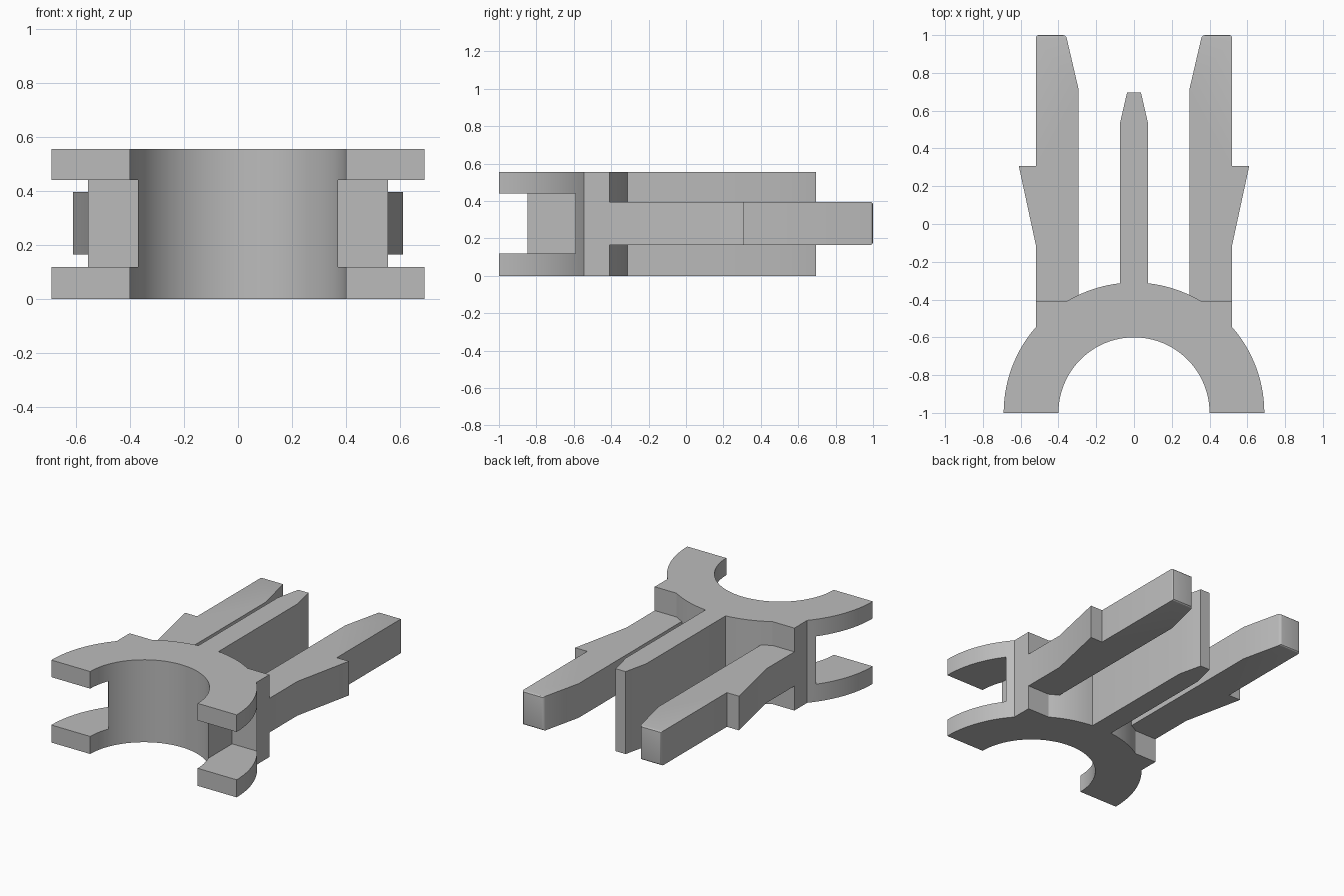
import bpy, bmesh, math

cube = bpy.data.objects.get("Cube")
if cube:
    bpy.data.objects.remove(cube, do_unlink=True)

grey = bpy.data.materials.new("plain grey")
grey.use_nodes = True
colour = (0.5, 0.5, 0.5, 1)
grey.diffuse_color = colour
grey.node_tree.nodes["Principled BSDF"].inputs["Base Color"].default_value = colour

HEIGHT = 0.555
CENTRE_Y = -1.0
INNER, OUTER = 0.4, 0.69


def extrude(name, outline, z0, z1, tip_y=None):
    """Solid from a flat outline; edges lying at tip_y are rounded."""
    bm = bmesh.new()
    face = bm.faces.new([bm.verts.new((x, y, z0)) for x, y in outline])
    new = bmesh.ops.extrude_face_region(bm, geom=[face])["geom"]
    top = [v for v in new if isinstance(v, bmesh.types.BMVert)]
    bmesh.ops.translate(bm, verts=top, vec=(0, 0, z1 - z0))
    bmesh.ops.recalc_face_normals(bm, faces=bm.faces)
    if tip_y is not None:
        tip = [e for e in bm.edges if all(abs(v.co.y - tip_y) < 1e-4 for v in e.verts)]
        bmesh.ops.bevel(bm, geom=tip, offset=0.015, segments=3, profile=0.5, affect='EDGES')
    mesh = bpy.data.meshes.new(name)
    bm.to_mesh(mesh)
    bm.free()
    mesh.materials.append(grey)
    obj = bpy.data.objects.new(name, mesh)
    bpy.context.collection.objects.link(obj)
    return obj


def arc(radius, start, end, steps):
    angles = [start + (end - start) * i / steps for i in range(steps + 1)]
    return [(radius * math.cos(a), CENTRE_Y + radius * math.sin(a)) for a in angles]


def activate(obj):
    bpy.ops.object.select_all(action='DESELECT')
    obj.select_set(True)
    bpy.context.view_layer.objects.active = obj


# Clip body: half ring, square shoulders and the central fin
shoulder_x, shoulder_y, fin_x = 0.52, -0.41, 0.075
half = arc(OUTER, 0, math.acos(shoulder_x / OUTER), 14)
half += [(shoulder_x, shoulder_y)]
half += arc(OUTER, math.asin((shoulder_y - CENTRE_Y) / OUTER), math.acos(fin_x / OUTER), 10)
half += [(fin_x, 0.53), (0.037, 0.695)]
mirrored = [(-x, y) for x, y in reversed(half)]
inner = arc(INNER, math.pi, 0, 48)
body = extrude("clip_body", half + mirrored + inner, 0, HEIGHT)

# Side slots that split each jaw into an upper and a lower plate
for side in (-1, 1):
    slot = [(side * x, y) for x, y in ((0.37, -1.1), (0.8, -1.1), (0.8, -0.59), (0.37, -0.59))]
    cutter = extrude("slot_cutter", slot, 0.118, 0.44)
    cutter.hide_render = True
    activate(body)
    mod = body.modifiers.new("slot", 'BOOLEAN')
    mod.operation = 'DIFFERENCE'
    mod.solver = 'EXACT'
    mod.object = cutter
    bpy.ops.object.modifier_apply(modifier=mod.name)
    bpy.data.objects.remove(cutter, do_unlink=True)

# Barbed snap arms
arm = [(0.295, shoulder_y), (0.52, shoulder_y), (0.52, -0.11), (0.61, 0.308),
       (0.52, 0.308), (0.52, 1.0), (0.36, 1.0), (0.295, 0.72)]
parts = [body]
for side, name in ((1, "left_arm"), (-1, "right_arm")):
    parts.append(extrude(name, [(side * x, y) for x, y in arm], 0.165, 0.395, tip_y=1.0))

for part in parts:
    activate(part)
    bpy.ops.object.shade_smooth_by_angle(angle=math.radians(25))
